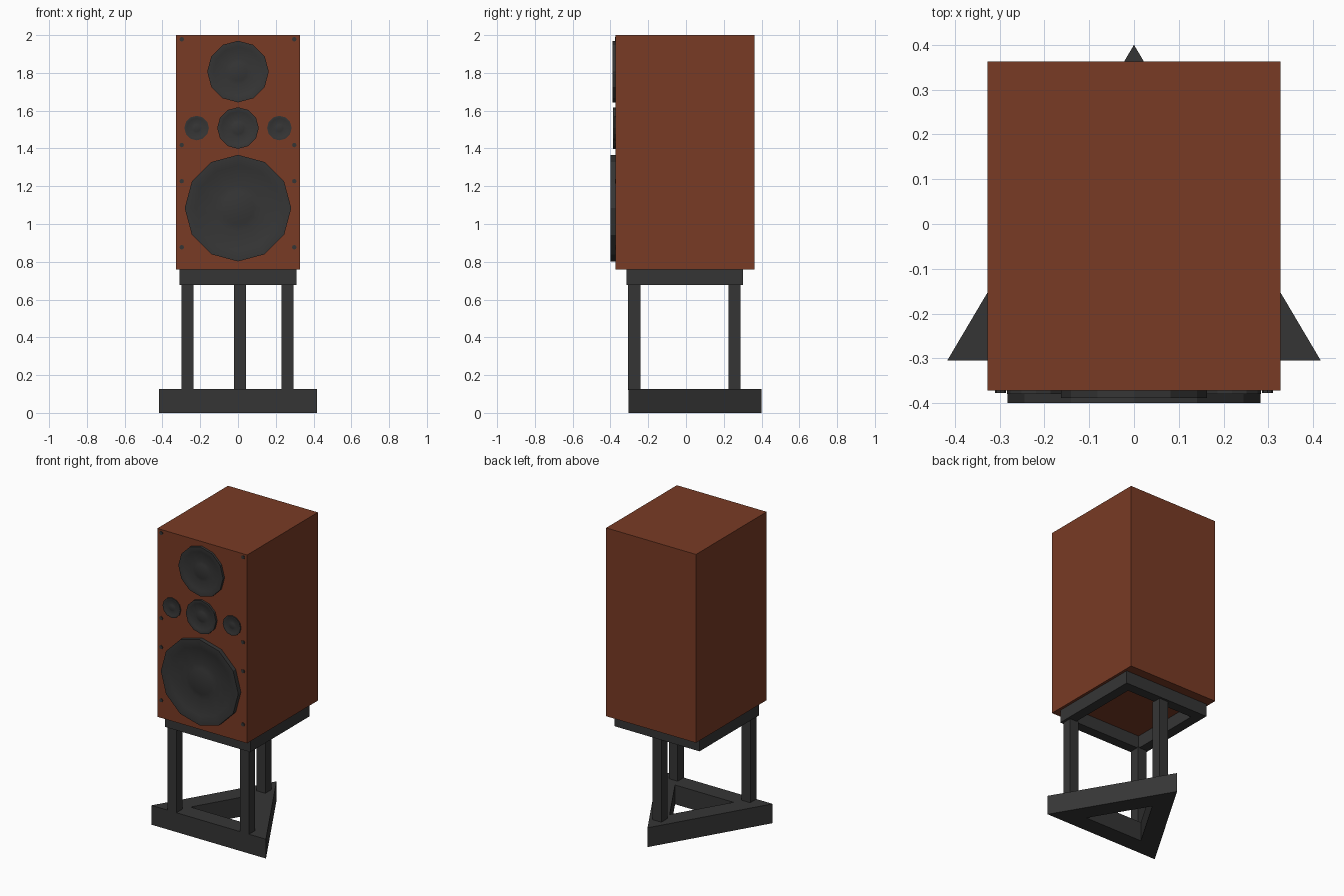
import bpy, bmesh, math
from mathutils import Vector

if "Cube" in bpy.data.objects:
    bpy.data.objects.remove(bpy.data.objects["Cube"])


def material(name, rgb):
    m = bpy.data.materials.new(name)
    m.diffuse_color = (*rgb, 1)
    m.use_nodes = True
    m.node_tree.nodes["Principled BSDF"].inputs["Base Color"].default_value = m.diffuse_color
    return m


WOOD = material("reddish_wood", (0.19, 0.043, 0.018))
BLACK = material("charcoal_black", (0.036, 0.036, 0.036))


def finish(name, bm, mat):
    bmesh.ops.recalc_face_normals(bm, faces=bm.faces)
    me = bpy.data.meshes.new(name)
    bm.to_mesh(me)
    bm.free()
    me.materials.append(mat)
    ob = bpy.data.objects.new(name, me)
    bpy.context.collection.objects.link(ob)
    return ob


def box(name, x0, x1, y0, y1, z0, z1, mat):
    bm = bmesh.new()
    bmesh.ops.create_cube(bm, size=1)
    for v in bm.verts:
        v.co = ((x0 + x1) / 2 + v.co.x * (x1 - x0),
                (y0 + y1) / 2 + v.co.y * (y1 - y0),
                (z0 + z1) / 2 + v.co.z * (z1 - z0))
    return finish(name, bm, mat)


def ring(name, outer, inner, z0, z1, mat):
    """Closed frame between two matching polygons."""
    bm = bmesh.new()
    loops = [[bm.verts.new((x, y, z)) for x, y in pts]
             for pts, z in ((outer, z0), (outer, z1), (inner, z1), (inner, z0))]
    n = len(outer)
    for k in range(4):
        a, b = loops[k], loops[(k + 1) % 4]
        for i in range(n):
            j = (i + 1) % n
            bm.faces.new((a[i], a[j], b[j], b[i]))
    return finish(name, bm, mat)


def turned(name, x, z, profile, mat, sides=12):
    """Revolve (radius, y) points around an axis facing the front."""
    bm = bmesh.new()
    loops = []
    for r, y in profile:
        if r == 0:
            loops.append([bm.verts.new((x, y, z))] * sides)
        else:
            loops.append([bm.verts.new((x + r * math.cos(i * math.tau / sides), y,
                                        z + r * math.sin(i * math.tau / sides)))
                          for i in range(sides)])
    for a, b in zip(loops, loops[1:]):
        for i in range(sides):
            j = (i + 1) % sides
            bm.faces.new(list(dict.fromkeys((a[i], a[j], b[j], b[i]))))
    ob = finish(name, bm, mat)
    bpy.ops.object.select_all(action='DESELECT')
    ob.select_set(True)
    bpy.context.view_layer.objects.active = ob
    bpy.ops.object.shade_smooth_by_angle(angle=math.radians(29))
    return ob


FRONT = -0.372

# Cabinet
box("cabinet", -0.327, 0.327, FRONT, 0.363, 0.76, 2.0, WOOD)


# Drivers: raised rim, dished cone, domed dust cap
def driver(name, x, z, r, front):
    d = (FRONT - front) * 0.8
    turned(name, x, z, [(r, FRONT + 0.002), (r, front), (r * 0.90, front),
                        (r * 0.80, front + d * 0.35), (r * 0.42, front + d),
                        (r * 0.30, front + d * 0.7), (r * 0.15, front + d * 0.45),
                        (0, front + d * 0.38)], BLACK)


driver("woofer", 0, 1.084, 0.282, -0.40)
driver("upper_driver", 0, 1.807, 0.163, -0.388)
driver("midrange", 0, 1.508, 0.11, -0.386)
for side, s in (("left", -1), ("right", 1)):
    driver(side + "_tweeter", s * 0.219, 1.508, 0.065, -0.379)
    # Baffle screws
    for i, z in enumerate((1.978, 1.418, 1.227, 0.877)):
        turned(f"{side}_screw_{i}", s * 0.298, z,
               [(0.012, FRONT + 0.002), (0.012, -0.377), (0, -0.377)], BLACK, 8)

# Stand: square top frame
def rect(inset):
    x, y0, y1 = 0.31 - inset, -0.315 + inset, 0.302 - inset
    return [(-x, y0), (x, y0), (x, y1), (-x, y1)]


ring("stand_top_frame", rect(0), rect(0.065), 0.676, 0.76, BLACK)

# Three legs
for name, x, y in (("front_left_leg", -0.267, -0.274),
                   ("front_right_leg", 0.262, -0.274),
                   ("back_leg", 0.01, 0.256)):
    box(name, x - 0.032, x + 0.032, y - 0.032, y + 0.032, 0.12, 0.68, BLACK)

# Triangular base frame
tri = [Vector(p) for p in ((-0.417, -0.305), (0.417, -0.305), (0, 0.40))]
centre = sum(tri, Vector((0, 0))) / 3
hole = [centre + (p - centre) * 0.51 for p in tri]
ring("stand_base", tri, hole, 0, 0.127, BLACK)
